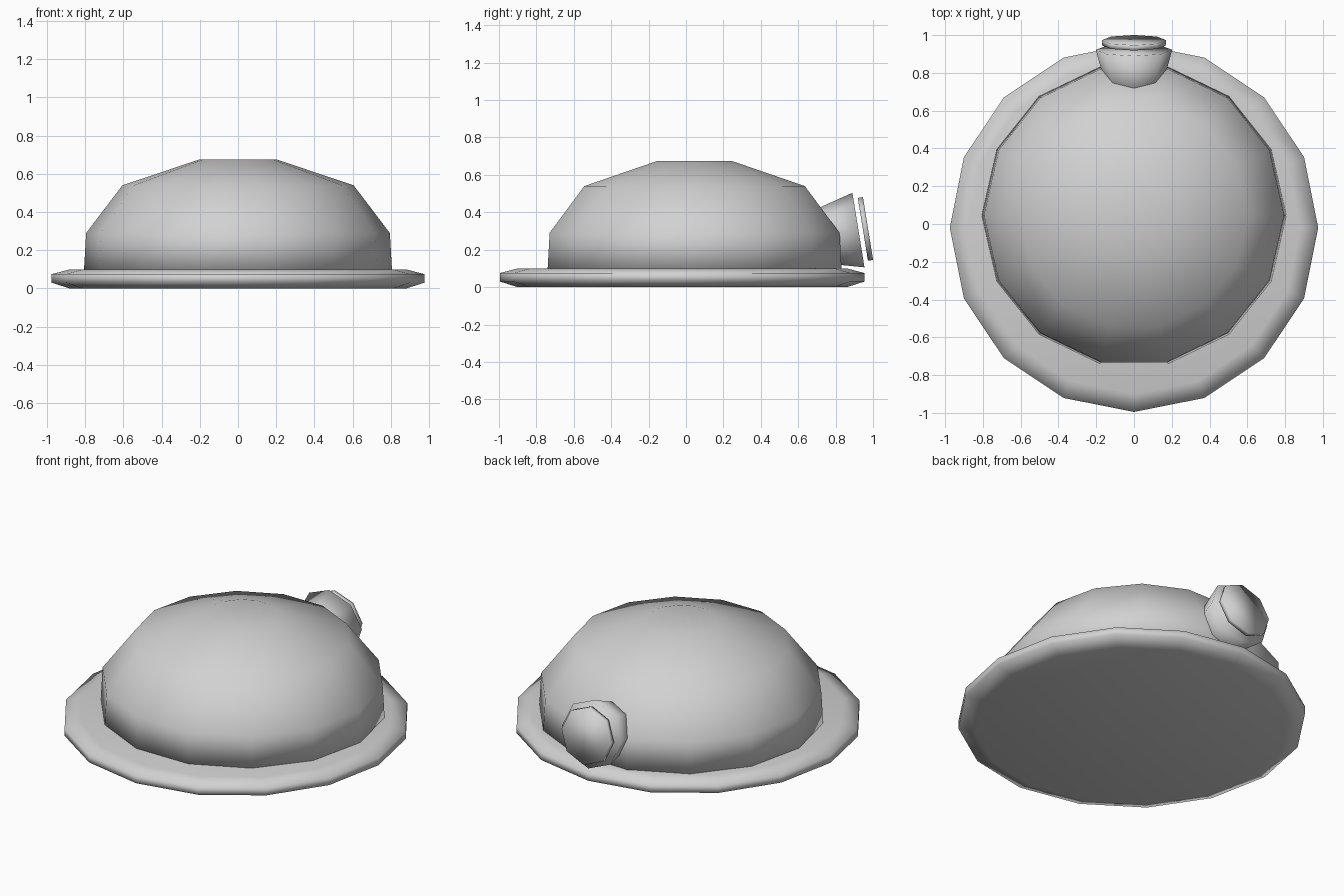
import bpy, math
from mathutils import Matrix, Vector

if "Cube" in bpy.data.objects:
    bpy.data.objects.remove(bpy.data.objects["Cube"])

grey = bpy.data.materials.new("plain_grey")
grey.diffuse_color = (0.64, 0.64, 0.64, 1)
grey.use_nodes = True
grey.node_tree.nodes["Principled BSDF"].inputs["Base Color"].default_value = grey.diffuse_color


def lathe(name, profile, sides, matrix):
    """Closed solid turned about local z from (radius, height) points, bottom to top."""
    verts = [(r * math.cos(2 * math.pi * i / sides), r * math.sin(2 * math.pi * i / sides), z)
             for r, z in profile for i in range(sides)]
    faces = [(k * sides + i, k * sides + (i + 1) % sides,
              (k + 1) * sides + (i + 1) % sides, (k + 1) * sides + i)
             for k in range(len(profile) - 1) for i in range(sides)]
    faces.append(tuple(reversed(range(sides))))
    faces.append(tuple(range(len(verts) - sides, len(verts))))
    mesh = bpy.data.meshes.new(name)
    mesh.from_pydata(verts, [], faces)
    mesh.transform(matrix)
    mesh.materials.append(grey)
    mesh.shade_smooth()
    obj = bpy.data.objects.new(name, mesh)
    bpy.context.collection.objects.link(obj)
    return obj


# Wide flat base with bevelled rim
lathe("base_brim", [(0.88, 0), (0.975, 0.03), (0.975, 0.075), (0.88, 0.1)], 16,
      Matrix.Translation((0, -0.02, 0)))

# Faceted dome, slightly behind the base centre
lathe("dome", [(0.807, 0.08), (0.795, 0.29), (0.605, 0.54), (0.203, 0.675)], 14,
      Matrix.Translation((0, 0.046, 0)))

# Rear spout and its separate end disc, on an axis tilted slightly upwards
tilt = Vector((0, 0.987, 0.16)).to_track_quat('Z', 'Y').to_matrix().to_4x4()
spout_axis = Matrix.Translation((0, 0.922, 0.305)) @ tilt
lathe("rear_spout", [(0.135, -0.25), (0.202, 0)], 8, spout_axis)
lathe("spout_disc", [(0.17, 0.024), (0.17, 0.052)], 8, spout_axis)
